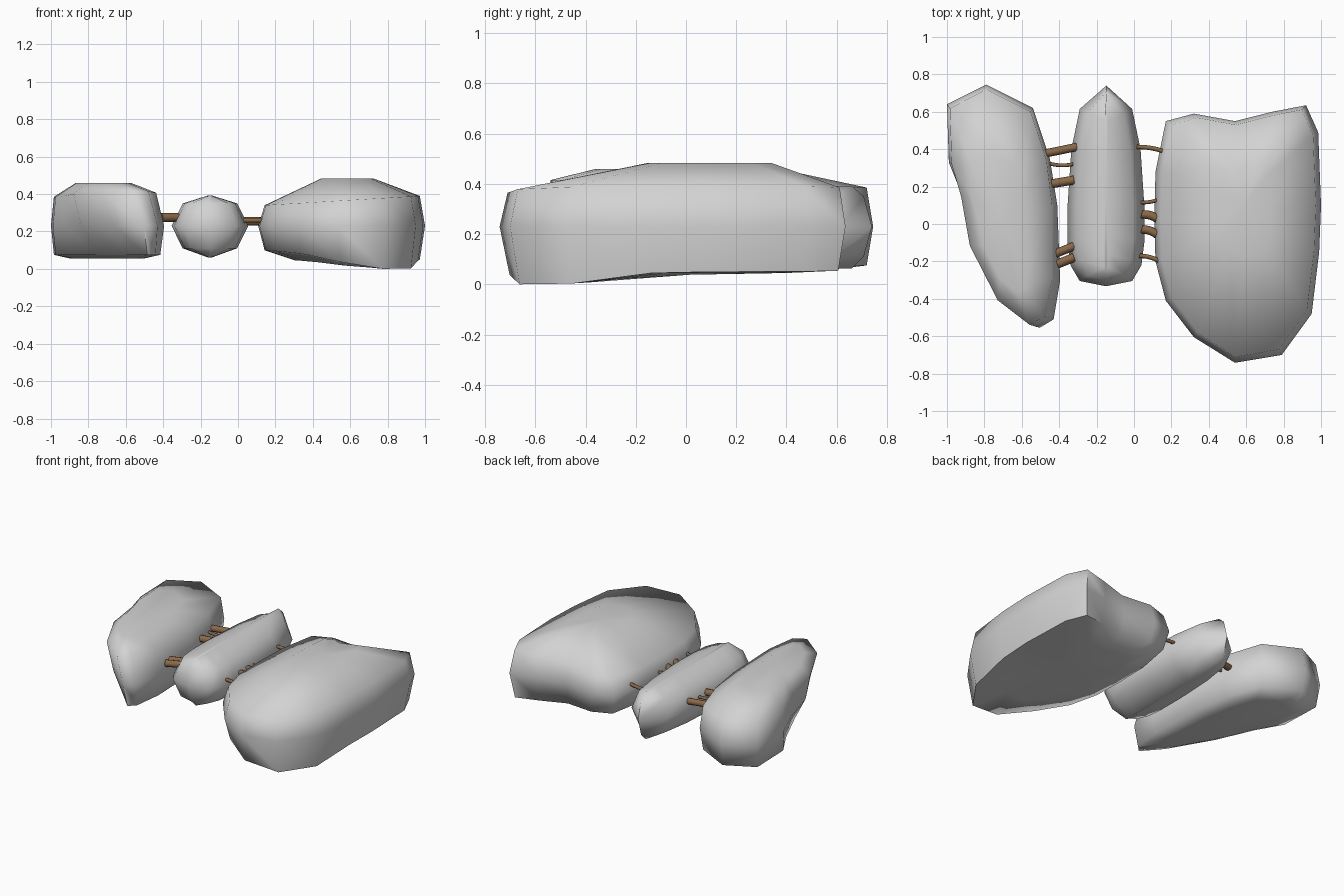
import bpy, bmesh, math
from mathutils import Vector

if "Cube" in bpy.data.objects:
    bpy.data.objects.remove(bpy.data.objects["Cube"])


def material(name, col):
    m = bpy.data.materials.new(name)
    m.diffuse_color = (*col, 1)
    m.use_nodes = True
    m.node_tree.nodes["Principled BSDF"].inputs["Base Color"].default_value = m.diffuse_color
    return m


stone_mat = material("grey stone", (0.65, 0.65, 0.65))
wood_mat = material("brown wood", (0.25, 0.14, 0.065))


def clamp(v):
    return min(max(v, 0), 1)


def finish(bm, name, mat, angle):
    bmesh.ops.recalc_face_normals(bm, faces=bm.faces)
    me = bpy.data.meshes.new(name)
    bm.to_mesh(me)
    bm.free()
    ob = bpy.data.objects.new(name, me)
    bpy.context.collection.objects.link(ob)
    me.materials.append(mat)
    bpy.ops.object.select_all(action='DESELECT')
    ob.select_set(True)
    bpy.context.view_layer.objects.active = ob
    bpy.ops.object.shade_smooth_by_angle(angle=math.radians(angle))


def loft(bm, rings):
    rows = [[bm.verts.new(p) for p in r] for r in rings]
    for a, b in zip(rows, rows[1:]):
        for i in range(len(a)):
            j = (i + 1) % len(a)
            bm.faces.new((a[i], a[j], b[j], b[i]))
    return rows


def stone(name, outline, centre, layers, warp=None):
    """Plan outline stacked in layers (z, scale x, scale y), capped by fans."""
    bm = bmesh.new()
    cx, cy = centre
    rings = []
    for k, (z, sx, sy) in enumerate(layers):
        ring = []
        for x, y in outline:
            p = (cx + (x - cx) * sx, cy + (y - cy) * sy, z)
            ring.append(warp(k, *p) if warp else p)
        rings.append(ring)
    rows = loft(bm, rings)
    caps = [bm.faces.new(rows[0]), bm.faces.new(rows[-1])]
    bmesh.ops.poke(bm, faces=caps)
    finish(bm, name, stone_mat, 76)


# left stone, its outer front side undercut
def left_warp(k, x, y, z):
    front = clamp((.3 - y) / .8)
    if k < 3:
        x += (.45, .45, .13)[k] * front * max(0, -.43 - x)
    elif k == 3:
        x -= .03 * front
        y -= .01 * front
        z += .03 * front
    else:
        y -= .09
    return x, y, z


stone("left_stone",
      [(-1, .64), (-.79, .745), (-.54, .62), (-.45, .35), (-.41, .1), (-.395, -.3),
       (-.43, -.51), (-.515, -.555), (-.7, -.42), (-.87, -.12), (-.93, .15), (-.99, .33)],
      (-.74, .1),
      [(.055, .6, .7), (.075, .94, .96), (.23, 1, 1), (.385, .94, .96), (.458, .5, .57)],
      left_warp)

# middle stone, a narrow ridge with a pointed back
half = [(-.205, -.1), (-.19, -.22), (-.14, -.305)]
side = [(-.14, .615), (-.185, .4), (-.205, .1)] + half
stone("middle_stone",
      [(-.148, .74)] + [(-.15 + x, y) for x, y in side] + [(-.15, -.333)]
      + [(-.15 - x, y) for x, y in reversed(side)],
      (-.15, .2),
      [(.062, .06, .85), (.11, .71, .94), (.23, 1, 1), (.35, .71, .94), (.392, .06, .85)])


# right stone, its underside dipping at the front outer corner
def right_warp(k, x, y, z):
    if k == 4 and y < 0:
        y *= .45
    elif k == 3:
        z += .06 * (x - .97)
    elif k < 2:
        wy = clamp((-y - .1) / .5)
        wx = clamp((x - .3) / .45)
        tilt = -.06 * (x - .55) if k == 1 else 0
        z = max(0, z + tilt - .07 * wy * wx)
    return x, y, z


stone("right_stone",
      [(.17, .55), (.32, .59), (.54, .55), (.74, .6), (.92, .635), (.985, .49), (1, .1),
       (.99, -.15), (.95, -.48), (.79, -.7), (.54, -.742), (.32, -.605), (.17, -.41),
       (.115, -.2), (.108, .02), (.115, .28)],
      (.6, .05),
      [(.045, .6, .6), (.075, .93, .95), (.23, 1, 1), (.39, .93, .96), (.482, .32, .5)],
      right_warp)


# wooden pegs and bent twigs bridging the gaps
def peg(name, a, b, r, z, bend, n=8):
    a, b = Vector((*a, z)), Vector((*b, z))
    d = (b - a).normalized()
    s = Vector((-d.y, d.x, 0))
    rings = []
    for i in range(6):
        t = i / 5
        c = a.lerp(b, t) + s * bend * 4 * t * (1 - t)
        rings.append([c + s * r * math.cos(2 * math.pi * j / n)
                      + Vector((0, 0, r * math.sin(2 * math.pi * j / n))) for j in range(n)])
    bm = bmesh.new()
    rows = loft(bm, rings)
    bm.faces.new(rows[0])
    bm.faces.new(rows[-1])
    finish(bm, name, wood_mat, 50)


pegs = [((-.485, .375), (-.305, .412), .022, .277, 0),
        ((-.45, .323), (-.325, .32), .010, .275, -.008),
        ((-.44, .215), (-.32, .235), .024, .275, 0),
        ((-.42, -.158), (-.32, -.118), .023, .275, 0),
        ((-.41, -.215), (-.32, -.178), .024, .275, 0),
        ((.015, .412), (.155, .39), .012, .265, .006),
        ((.035, .115), (.13, .13), .010, .255, -.005),
        ((.04, .05), (.12, .03), .023, .255, .008),
        ((.04, -.03), (.12, -.055), .023, .255, .008),
        ((.03, -.17), (.13, -.195), .012, .26, .006)]
for i, p in enumerate(pegs):
    peg(f"wood_peg_{i + 1}", *p)
